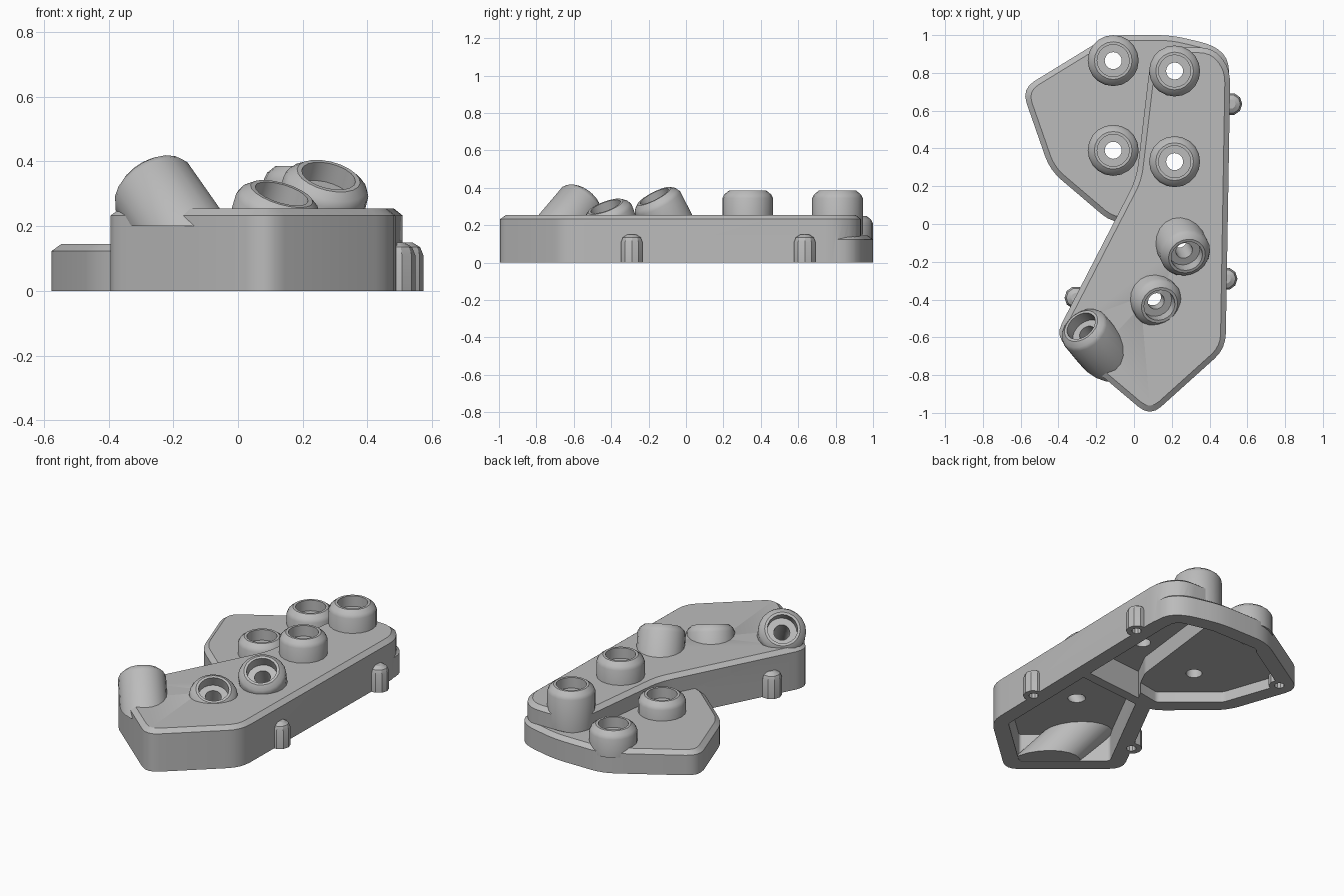
import bpy, bmesh, math
from mathutils import Vector

if "Cube" in bpy.data.objects:
    bpy.data.objects.remove(bpy.data.objects["Cube"])

grey = bpy.data.materials.new("plain grey")
grey.use_nodes = True
grey.diffuse_color = (0.5, 0.5, 0.5, 1)
grey.node_tree.nodes["Principled BSDF"].inputs["Base Color"].default_value = (0.5, 0.5, 0.5, 1)


def inset(poly, d):
    """Move every edge of a counter-clockwise outline inward by d."""
    out = []
    for i, p in enumerate(poly):
        p = Vector(p)
        a = (p - Vector(poly[i - 1])).normalized()
        b = (Vector(poly[(i + 1) % len(poly)]) - p).normalized()
        na, nb = Vector((-a.y, a.x)), Vector((-b.y, b.x))
        out.append(p + (na + nb) * (d / (1 + na.dot(nb))))
    return out


def rounded(poly, cut, steps=4):
    """Replace each corner by a short curve."""
    out = []
    for i, p in enumerate(poly):
        p = Vector(p)
        u, v = Vector(poly[i - 1]) - p, Vector(poly[(i + 1) % len(poly)]) - p
        s = p + u.normalized() * min(cut, 0.45 * u.length)
        e = p + v.normalized() * min(cut, 0.45 * v.length)
        for k in range(steps + 1):
            t = k / steps
            out.append(s * (1 - t) ** 2 + p * 2 * t * (1 - t) + e * t * t)
    return out


def circle(r, n):
    return [(r * math.cos(math.tau * i / n), r * math.sin(math.tau * i / n)) for i in range(n)]


def loft(name, layers, origin=(0, 0, 0), axis=(0, 0, 1)):
    """Closed solid through stacked outlines, each given as (outline, height)."""
    turn = Vector((0, 0, 1)).rotation_difference(Vector(axis))
    bm = bmesh.new()
    rings = [[bm.verts.new(turn @ Vector((p[0], p[1], z)) + Vector(origin)) for p in loop]
             for loop, z in layers]
    n = len(rings[0])
    for lo, hi in zip(rings, rings[1:]):
        for i in range(n):
            j = (i + 1) % n
            bm.faces.new((lo[i], lo[j], hi[j], hi[i]))
    bm.faces.new(rings[0][::-1])
    bm.faces.new(rings[-1])
    mesh = bpy.data.meshes.new(name)
    bm.to_mesh(mesh)
    bm.free()
    mesh.materials.append(grey)
    obj = bpy.data.objects.new(name, mesh)
    bpy.context.collection.objects.link(obj)
    return obj


def boolean(obj, other, operation):
    mod = obj.modifiers.new("cut", 'BOOLEAN')
    mod.operation, mod.solver, mod.object = operation, 'EXACT', other
    graph = bpy.context.evaluated_depsgraph_get()
    mesh = bpy.data.meshes.new_from_object(obj.evaluated_get(graph))
    obj.modifiers.clear()
    obj.data = mesh


def discard(obj):
    bpy.data.objects.remove(obj)


def plate(name, raw, top):
    """Outline with rounded corners and a bevelled top edge."""
    return loft(name, [(rounded(raw, 0.08), 0), (rounded(raw, 0.08), top - 0.022),
                       (rounded(inset(raw, 0.028), 0.065), top)])


def cavity(raw, top):
    return loft("cavity_cutter", [(rounded(inset(raw, 0.09), 0.02), z) for z in (-0.1, top)])


# Housing: tall and low plates joined, hollow from below
tall = [(0.085, -1.02), (0.485, -0.66), (0.51, 0.82), (0.42, 0.935), (0.14, 0.935),
        (0.085, 0.85), (0.013, 0.24), (-0.418, -0.595)]
low = [(-0.11, 0.0), (0.45, 0.1), (0.508, 0.86), (0.43, 0.945), (0.2, 1.0),
       (-0.13, 1.0), (-0.595, 0.715), (-0.445, 0.285)]
housing = plate("housing", tall, 0.255)
low_plate = plate("low_plate", low, 0.145)
boolean(housing, low_plate, 'UNION')
discard(low_plate)
for raw, top in ((tall, 0.17), (low, 0.065)):
    cutter = cavity(raw, top)
    boolean(housing, cutter, 'DIFFERENCE')
    discard(cutter)
parts = [housing]

# Cross rib inside the cavity
rib_line = [(-0.07, 0.0), (0.46, 0.05), (0.46, 0.11), (-0.06, 0.06)]
parts.append(loft("cross_rib", [(rib_line, 0), (rib_line, 0.18)]))

big_square = [(-2, -2), (2, -2), (2, 2), (-2, 2)]


def boss_solid(name, centre, axis, length):
    r = 0.135
    return loft(name, [(circle(r, 20), -length), (circle(r, 20), -0.04),
                       (circle(r - 0.01, 20), -0.02), (circle(r - 0.035, 20), 0)], centre, axis)


# Bosses: name, centre of the mouth, axis, lowest height, bore length
up = (0, 0, 1)
bosses = [
    ("tall_back_boss", (0.215, 0.81, 0.385), up, 0.15, 0.35),
    ("tall_middle_boss", (0.215, 0.33, 0.385), up, 0.2, 0.35),
    ("low_back_boss", (-0.11, 0.865, 0.25), up, 0.1, 0.35),
    ("low_middle_boss", (-0.11, 0.39, 0.25), up, 0.1, 0.35),
    ("tilted_boss", (0.28, -0.17, 0.355), (0.22, -0.45, 0.87), 0.2, 0.3),
    ("short_tilted_boss", (0.135, -0.43, 0.30), (0.27, -0.33, 0.9), 0.2, 0.25),
    ("corner_boss", (-0.28, -0.54, 0.34), (-0.47, 0.57, 0.67), 0.2, 0.35),
]
for name, centre, axis, floor, depth in bosses:
    boss = boss_solid(name, centre, axis, 0.7)
    clip = loft("clip_cutter", [(big_square, floor), (big_square, 2)])
    boolean(boss, clip, 'INTERSECT')
    discard(clip)
    pieces = [boss]
    # The corner boss carries on down into the cavity
    if name == "corner_boss":
        stem = boss_solid("corner_boss_stem", centre, axis, 0.9)
        inside = rounded(inset(tall, 0.02), 0.06)
        clip = loft("clip_cutter", [(inside, 0.003), (inside, 0.21)])
        boolean(stem, clip, 'INTERSECT')
        discard(clip)
        pieces.append(stem)
    bore = loft("bore_cutter", [(circle(0.045, 20), -depth), (circle(0.045, 20), -0.065),
                                (circle(0.085, 20), -0.065), (circle(0.085, 20), 0.1)],
                centre, axis)
    for piece in pieces + [housing]:
        boolean(piece, bore, 'DIFFERENCE')
    discard(bore)
    parts += pieces

# Screw pegs on the outer wall, each with a hole from below
pegs = [("back_peg", 0.513, 0.635, 0.15), ("front_peg", 0.488, -0.29, 0.15),
        ("side_peg", -0.308, -0.39, 0.15), ("inner_peg", -0.49, 0.68, 0.11)]
for name, x, y, top in pegs:
    peg = loft(name, [(circle(0.06, 10), 0), (circle(0.06, 10), top - 0.04),
                      (circle(0.05, 10), top - 0.015), (circle(0.025, 10), top)], (x, y, 0))
    hole = loft("hole_cutter", [(circle(0.028, 10), -0.1), (circle(0.028, 10), 0.08)], (x, y, 0))
    for piece in (peg, housing):
        boolean(piece, hole, 'DIFFERENCE')
    discard(hole)
    parts.append(peg)

# Smooth shading with sharp edges kept
bpy.ops.object.select_all(action='DESELECT')
for part in parts:
    part.select_set(True)
bpy.context.view_layer.objects.active = housing
bpy.ops.object.shade_smooth_by_angle(angle=math.radians(30))
